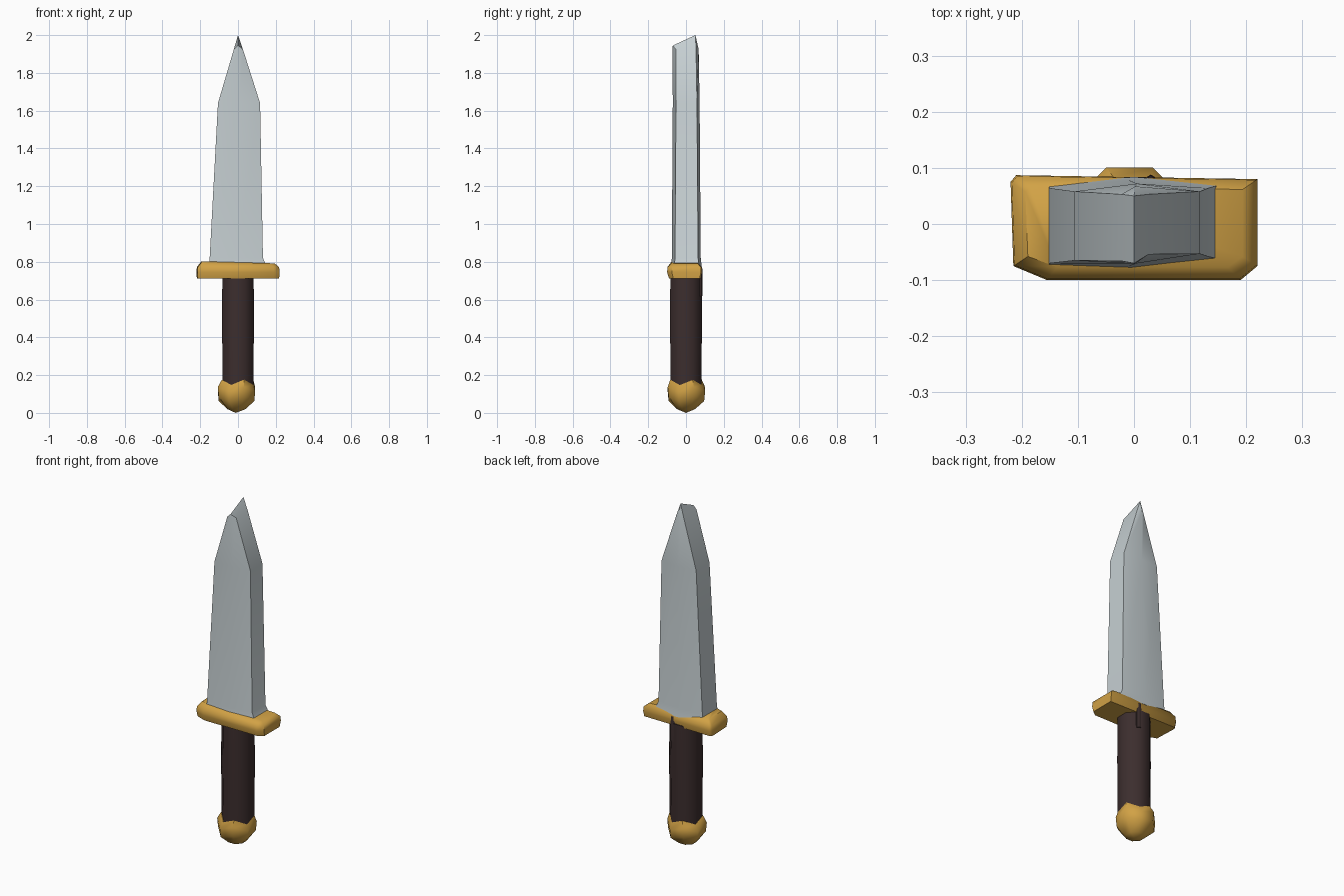
import bpy, bmesh
from math import cos, sin, pi, radians

cube = bpy.data.objects.get("Cube")
if cube:
    bpy.data.objects.remove(cube, do_unlink=True)


def material(name, rgb, rough=0.6):
    m = bpy.data.materials.new(name)
    m.use_nodes = True
    m.diffuse_color = (*rgb, 1)
    bsdf = m.node_tree.nodes["Principled BSDF"]
    bsdf.inputs["Base Color"].default_value = (*rgb, 1)
    bsdf.inputs["Roughness"].default_value = rough
    return m


steel = material("steel", (0.56, 0.62, 0.64))
gold = material("gold", (0.64, 0.36, 0.06))
leather = material("dark leather", (0.045, 0.027, 0.027))


def loft(name, rings, mat, angle):
    """Skin a stack of equal-length rings, cap both ends, weld collapsed points."""
    bm = bmesh.new()
    loops = [[bm.verts.new(p) for p in ring] for ring in rings]
    n = len(loops[0])
    for a, b in zip(loops, loops[1:]):
        for i in range(n):
            j = (i + 1) % n
            bm.faces.new((a[i], a[j], b[j], b[i]))
    bm.faces.new(loops[0][::-1])
    bm.faces.new(loops[-1])
    bmesh.ops.remove_doubles(bm, verts=bm.verts, dist=0.0005)
    bmesh.ops.recalc_face_normals(bm, faces=bm.faces)
    mesh = bpy.data.meshes.new(name)
    bm.to_mesh(mesh)
    bm.free()
    mesh.materials.append(mat)
    ob = bpy.data.objects.new(name, mesh)
    bpy.context.collection.objects.link(ob)
    bpy.ops.object.select_all(action='DESELECT')
    ob.select_set(True)
    bpy.context.view_layer.objects.active = ob
    bpy.ops.object.shade_smooth_by_angle(angle=radians(angle))
    return ob


def circle(r, z, cx=0.0, cy=0.0, n=8, zigzag=0.0):
    return [(cx + r * cos(2 * pi * (i + 0.5) / n), cy + r * sin(2 * pi * (i + 0.5) / n),
             z + zigzag * (-1) ** i) for i in range(n)]


def blade_ring(left, right, front, back, z):
    mid = (left + right) / 2
    return [(left, front, z), (mid, front - 0.005, z), (right, front + 0.012, z),
            (right, back - 0.008, z), (mid, back + 0.006, z), (left, back - 0.008, z)]


# Blade: thick tapering slab ending in a slanted wedge edge
tip_front, tip_back = (0, -0.07, 1.945), (0, 0.05, 2.0)
loft("blade", [
    blade_ring(-0.155, 0.155, -0.075, 0.078, 0.77),
    blade_ring(-0.150, 0.132, -0.070, 0.072, 0.82),
    blade_ring(-0.106, 0.117, -0.065, 0.066, 1.64),
    blade_ring(-0.022, 0.026, -0.066, 0.061, 1.925),
    [tip_front] * 3 + [tip_back] * 3,
], steel, 50)

# Guard: bar with clipped front corners and bevelled rims
outline = [(-0.215, -0.075), (-0.155, -0.10), (0.19, -0.10), (0.22, -0.075),
           (0.22, 0.08), (-0.21, 0.087), (-0.22, 0.075)]


def guard_ring(sx, sy, z, slope=0.0):
    return [(x * sx, y * sy, z - slope * x) for x, y in outline]


loft("guard", [
    guard_ring(0.99, 0.9, 0.712),
    guard_ring(1.0, 1.0, 0.745),
    guard_ring(0.99, 0.98, 0.772),
    guard_ring(0.88, 0.77, 0.797, 0.025),
], gold, 50)

# Grip: straight octagonal handle
loft("grip", [circle(0.088, 0.12), circle(0.091, 0.45), circle(0.090, 0.725)], leather, 60)

# Grip ridge: small strip of leather overlapping the back of the guard
loft("grip_ridge", [circle(0.018, 0.62, 0.03, 0.07, 6), circle(0.018, 0.735, 0.03, 0.07, 6),
                    circle(0.008, 0.765, 0.03, 0.078, 6)], leather, 60)

# Pommel: faceted knob with a jagged collar
loft("pommel", [
    circle(0.0, 0.0, -0.012, 0.0),
    circle(0.052, 0.02, -0.008, 0.0),
    circle(0.102, 0.075, -0.008, 0.002, zigzag=0.012),
    circle(0.107, 0.125, -0.008, 0.002, zigzag=0.012),
    circle(0.090, 0.162, -0.002, 0.0, zigzag=0.014),
], gold, 50)
